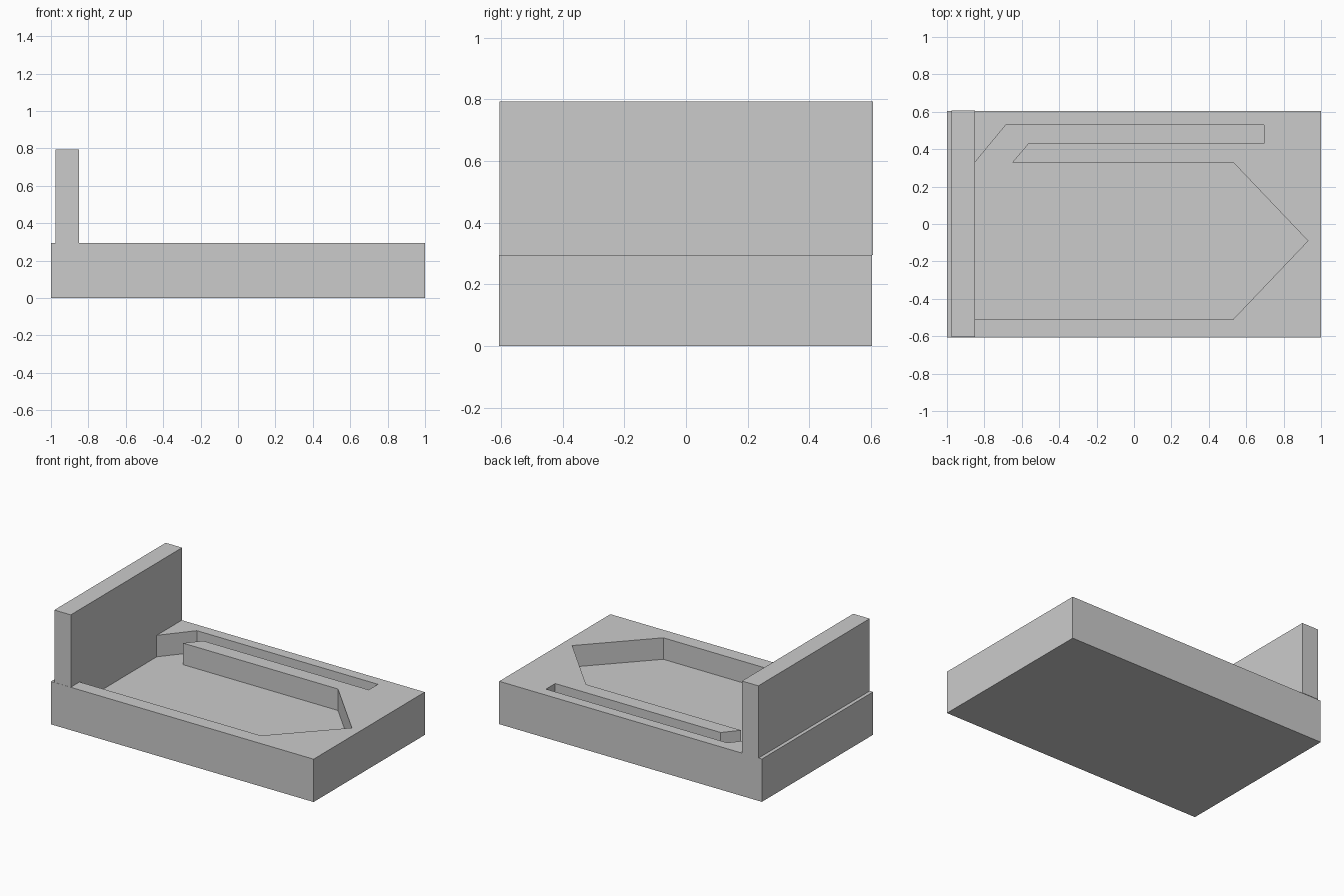
import bpy, bmesh

if "Cube" in bpy.data.objects:
    bpy.data.objects.remove(bpy.data.objects["Cube"])

BASE_TOP, FLOOR, WALL_TOP = 0.295, 0.147, 0.793


def prism(name, outline, z0, z1):
    """Extrude a flat outline straight up from z0 to z1."""
    bm = bmesh.new()
    face = bm.faces.new([bm.verts.new((x, y, z0)) for x, y in outline])
    ext = bmesh.ops.extrude_face_region(bm, geom=[face])
    for v in ext["geom"]:
        if isinstance(v, bmesh.types.BMVert):
            v.co.z = z1
    bmesh.ops.recalc_face_normals(bm, faces=bm.faces)
    mesh = bpy.data.meshes.new(name)
    bm.to_mesh(mesh)
    bm.free()
    obj = bpy.data.objects.new(name, mesh)
    bpy.context.collection.objects.link(obj)
    return obj


def rect(x0, x1, y0, y1):
    return [(x0, y0), (x1, y0), (x1, y1), (x0, y1)]


# Base slab
base = prism("base", rect(-1, 1, -0.606, 0.603), 0, BASE_TOP)

# Pointed pocket joined to the narrow side channel
pocket_outline = [
    (-0.85, -0.51), (0.53, -0.51), (0.93, -0.09), (0.53, 0.33),
    (-0.65, 0.33), (-0.565, 0.43), (0.695, 0.43), (0.695, 0.53),
    (-0.685, 0.53), (-0.85, 0.33),
]
cutter = prism("pocket_cutter", pocket_outline, FLOOR, BASE_TOP + 0.2)
cutter.hide_render = True
cutter.hide_viewport = True
cut = base.modifiers.new("pocket", "BOOLEAN")
cut.operation = "DIFFERENCE"
cut.solver = "EXACT"
cut.object = cutter

# Upright end wall
prism("end_wall", rect(-0.975, -0.85, -0.605, 0.606), BASE_TOP, WALL_TOP)
